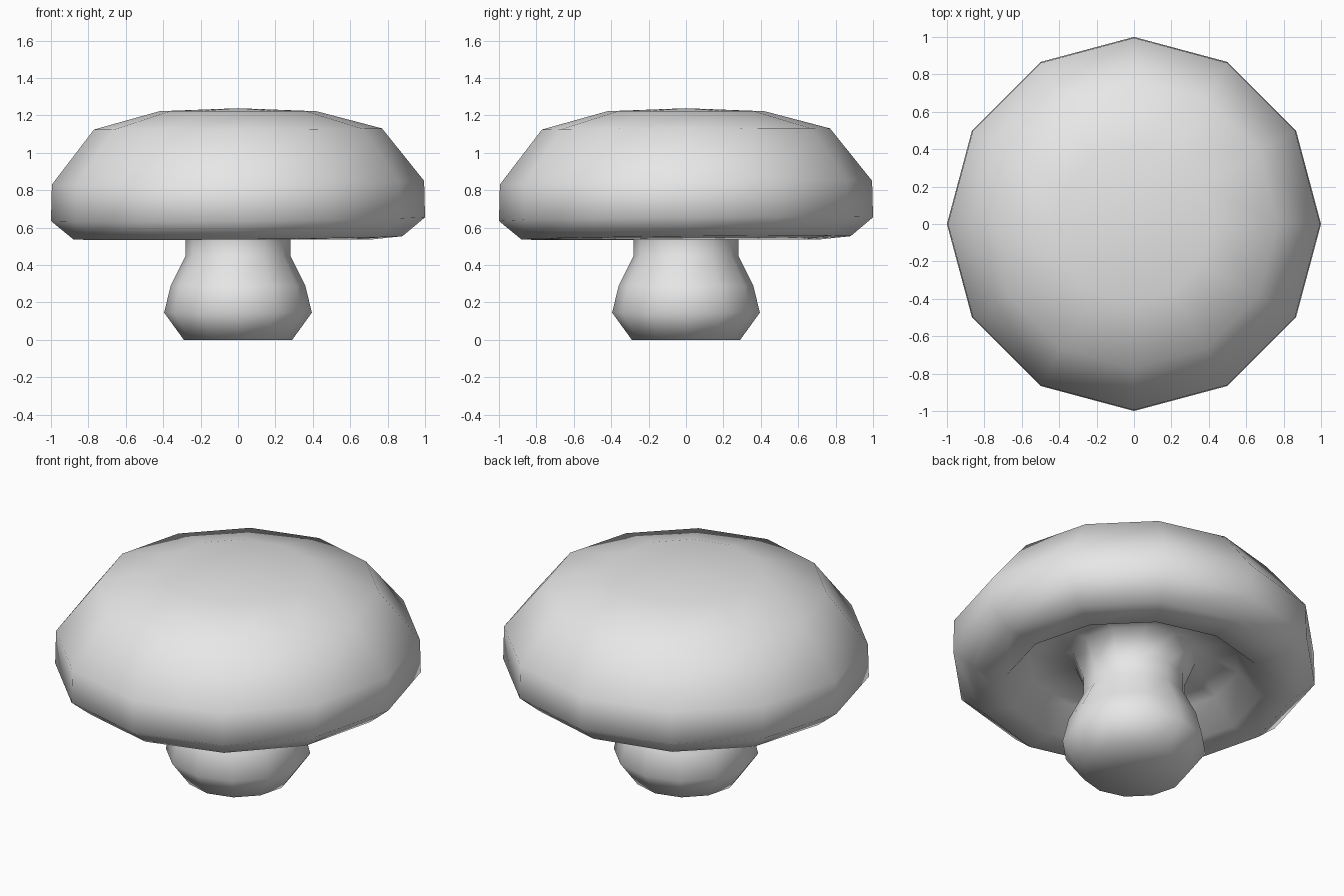
import bpy
import bmesh
from math import sin, cos, tau

SIDES = 12

cube = bpy.data.objects.get("Cube")
if cube:
    bpy.data.objects.remove(cube, do_unlink=True)

grey = bpy.data.materials.new("plain grey")
grey.use_nodes = True
colour = (0.8, 0.8, 0.8, 1)
grey.diffuse_color = colour
grey.node_tree.nodes["Principled BSDF"].inputs["Base Color"].default_value = colour


def lathe(name, profile):
    """Turn (radius, height, tilt) rings about z; zero radius makes a pole."""
    bm = bmesh.new()
    rings = []
    for r, z, tilt in profile:
        count = SIDES if r else 1
        ring = []
        for i in range(count):
            x, y = r * cos(tau * i / SIDES), r * sin(tau * i / SIDES)
            ring.append(bm.verts.new((x, y, z + tilt * (x + y))))
        rings.append(ring)
    for a, b in zip(rings, rings[1:]):
        for i in range(SIDES):
            j = (i + 1) % SIDES
            quad = [a[i % len(a)], a[j % len(a)], b[j % len(b)], b[i % len(b)]]
            bm.faces.new(list(dict.fromkeys(quad)))
    bmesh.ops.recalc_face_normals(bm, faces=bm.faces)
    for face in bm.faces:
        face.smooth = True
    mesh = bpy.data.meshes.new(name)
    bm.to_mesh(mesh)
    bm.free()
    mesh.materials.append(grey)
    obj = bpy.data.objects.new(name, mesh)
    bpy.context.collection.objects.link(obj)
    return obj


# Stem, hollow cap underside and slightly tilted dome as one smooth skin
lathe("mushroom", [
    (0, 0, 0), (0.29, 0, 0), (0.395, 0.145, 0), (0.36, 0.29, 0),
    (0.28, 0.45, 0), (0.28, 0.56, 0), (0.34, 0.71, 0),
    (0.58, 0.68, 0), (0.70, 0.535, 0), (0.88, 0.545, 0.01),
    (1, 0.645, 0.01), (0.995, 0.84, 0.01), (0.77, 1.127, 0.004),
    (0.42, 1.222, 0), (0, 1.238, 0),
])
